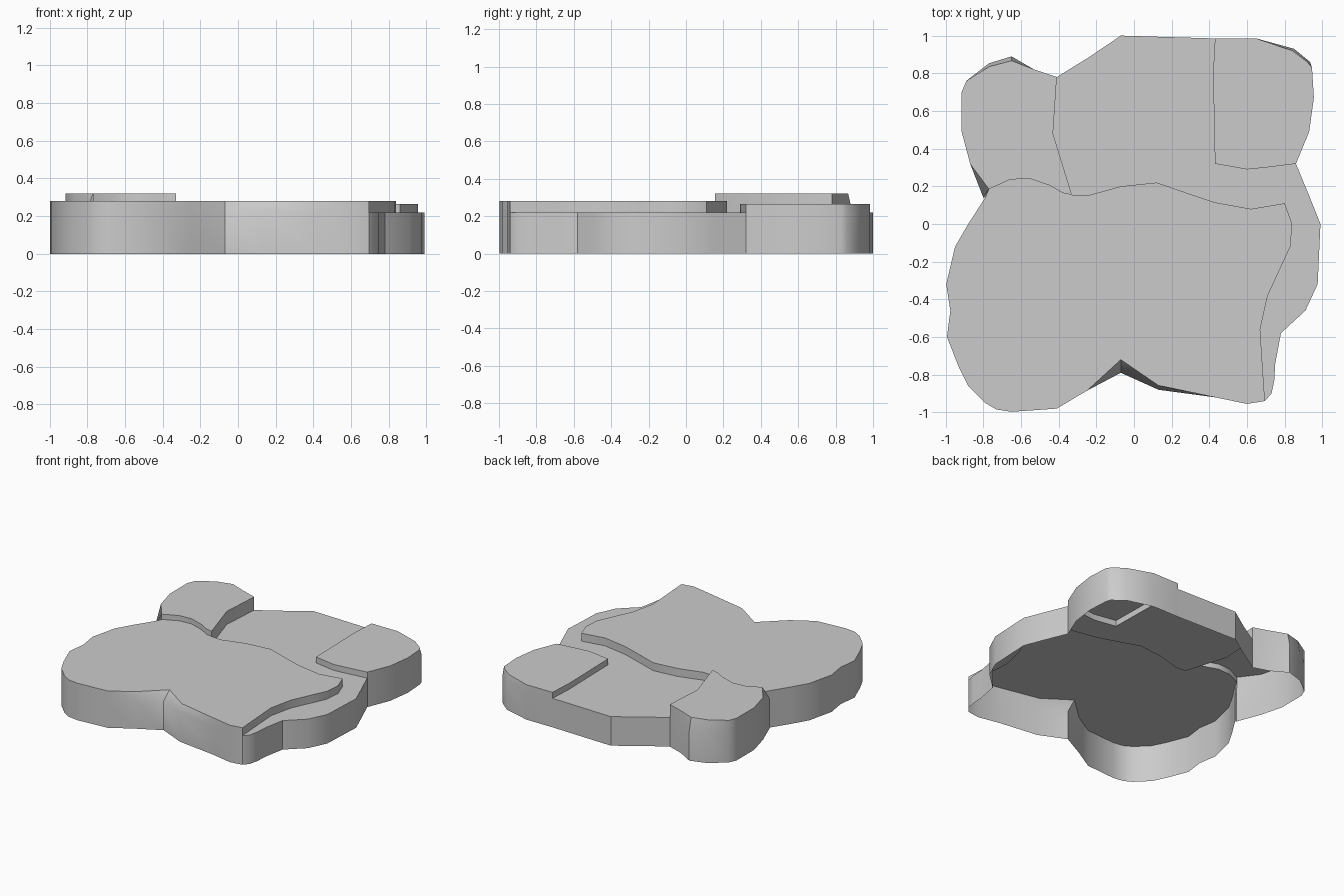
import bpy, bmesh

if "Cube" in bpy.data.objects:
    bpy.data.objects.remove(bpy.data.objects["Cube"])

FLOOR, FRONT, CORNER, RIGHT = 0.22, 0.28, 0.32, 0.265

# outer rim, split by the slab it belongs to
front_rim = [(.695, -.94), (.60, -.955), (.43, -.92), (.13, -.857), (-.07, -.72), (-.25, -.885),
             (-.41, -.98), (-.65, -.997), (-.73, -.985), (-.79, -.95), (-.88, -.86), (-.93, -.76),
             (-.993, -.6), (-.975, -.46), (-.997, -.32), (-.95, -.12), (-.88, 0), (-.79, .14), (-.77, .185)]
corner_rim = [(-.77, .185), (-.87, .32), (-.915, .49), (-.915, .70), (-.89, .76), (-.77, .835),
              (-.65, .867), (-.53, .82), (-.41, .78)]
back_rim = [(-.41, .78), (-.24, .885), (-.07, 1), (.43, .985)]
right_rim = [(.43, .985), (.65, .985), (.84, .92), (.92, .86), (.945, .83), (.955, .67), (.93, .49), (.86, .32)]
side_rim = [(.86, .32), (.93, .15), (.99, 0), (.975, -.32), (.91, -.46), (.78, -.58), (.75, -.74),
            (.745, -.83), (.73, -.90), (.695, -.94)]

# cracks between slabs
crack_corner = [(-.77, .185), (-.66, .235), (-.56, .243), (-.45, .205), (-.38, .165), (-.33, .155)]
crack_front = [(-.33, .155), (-.25, .15), (-.07, .20), (.12, .22), (.28, .165), (.43, .115), (.62, .08),
               (.80, .11), (.84, 0), (.83, -.12), (.77, -.25), (.71, -.38), (.67, -.56), (.68, -.72), (.695, -.94)]
crack_left = [(-.41, .78), (-.43, .48), (-.33, .155)]
crack_right = [(.43, .985), (.42, .80), (.43, .32), (.60, .29), (.70, .30), (.86, .32)]

# places where the foot of the wall stands further out than the top
foot = {(-.07, -.72): (-.07, -.79), (.13, -.857): (.13, -.88), (-.77, .185): (-.80, .14),
        (-.65, .867): (-.65, .89), (-.77, .835): (-.77, .853), (.92, .86): (.935, .86),
        (.84, .92): (.85, .93)}


def slab(name, z, loop, rims, cracks):
    """Flat top, outer walls down to the ground, risers down to the neighbour."""
    bm = bmesh.new()

    def wall(path, z0, z1, low, high):
        for a, b in zip(path, path[1:]):
            pts = [(*low(a), z0), (*low(b), z0), (*high(b), z1), (*high(a), z1)]
            bm.faces.new([bm.verts.new(p) for p in pts])

    same = lambda p: p
    footed = lambda p: foot.get(p, p)
    bm.faces.new([bm.verts.new((*p, z)) for p in loop])
    for path in rims:
        wall(path, 0, FLOOR, footed, footed if z > FLOOR else same)
        if z > FLOOR:
            wall(path, FLOOR, z, footed, same)
    for path, z0 in cracks:
        wall(path, z0, z, same, same)
    bmesh.ops.remove_doubles(bm, verts=bm.verts[:], dist=1e-4)
    bmesh.ops.recalc_face_normals(bm, faces=bm.faces[:])
    bm.normal_update()
    if max(bm.faces, key=lambda f: f.calc_area()).normal.z < 0:
        bmesh.ops.reverse_faces(bm, faces=bm.faces[:])
    mesh = bpy.data.meshes.new(name)
    bm.to_mesh(mesh)
    bm.free()
    obj = bpy.data.objects.new(name, mesh)
    bpy.context.collection.objects.link(obj)
    bpy.ops.object.select_all(action='DESELECT')
    obj.select_set(True)
    bpy.context.view_layer.objects.active = obj
    bpy.ops.object.shade_smooth_by_angle(angle=0.6)


def ring(*paths):
    """Join end-to-end paths into one closed loop."""
    return [p for path in paths for p in path[:-1]]


# low ground between the slabs
slab("low_ground", FLOOR,
     ring(crack_front, side_rim[::-1], crack_right[::-1], back_rim[::-1], crack_left),
     [back_rim, side_rim], [])
# large front slab
slab("front_slab", FRONT, ring(front_rim, crack_corner, crack_front), [front_rim], [(crack_front, FLOOR)])
# highest slab, back left
slab("back_left_slab", CORNER, ring(corner_rim, crack_left, crack_corner[::-1]),
     [corner_rim], [(crack_left, FLOOR), (crack_corner, FRONT)])
# slab at back right
slab("back_right_slab", RIGHT, ring(right_rim, crack_right[::-1]), [right_rim], [(crack_right, FLOOR)])
